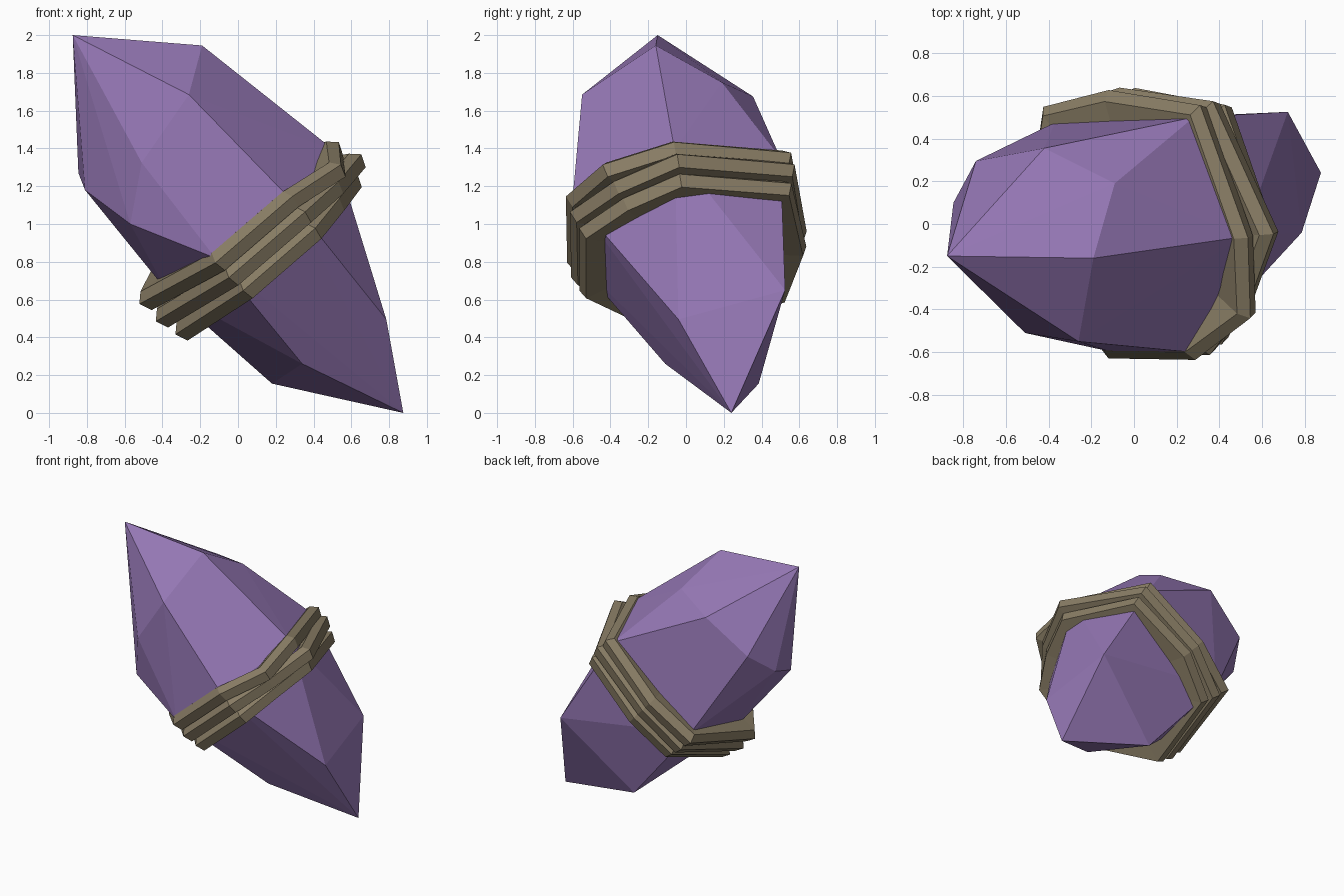
import bpy, bmesh
from mathutils import Vector

if "Cube" in bpy.data.objects:
    bpy.data.objects.remove(bpy.data.objects["Cube"])


def material(name, rgb):
    m = bpy.data.materials.new(name)
    m.diffuse_color = (*rgb, 1)
    m.use_nodes = True
    m.node_tree.nodes["Principled BSDF"].inputs["Base Color"].default_value = m.diffuse_color
    return m


def finish(bm, name, mat):
    bmesh.ops.recalc_face_normals(bm, faces=bm.faces[:])
    me = bpy.data.meshes.new(name)
    bm.to_mesh(me)
    bm.free()
    me.materials.append(mat)
    ob = bpy.data.objects.new(name, me)
    bpy.context.collection.objects.link(ob)
    return ob


purple = material("crystal purple", (0.30, 0.185, 0.46))
tan = material("cord tan", (0.25, 0.205, 0.13))

# Crystal: upper point, six-cornered girdle, lower point
upper = [(-.875, -.15, 2), (-.19, -.16, 1.945), (-.26, -.55, 1.685),
         (-.51, -.51, 1.325), (-.57, -.44, 1.0), (-.81, -.14, 1.18),
         (-.845, .10, 1.27), (-.74, .295, 1.43), (-.42, .355, 1.675),
         (-.09, .19, 1.75)]
girdle = [(.51, -.06, 1.39), (.27, -.60, 1.14), (-.12, -.595, .82),
          (-.38, -.09, .65), (-.37, .475, .80), (.28, .50, 1.35)]
lower = [(.875, .24, 0), (.18, .385, .155), (.34, -.11, .26),
         (.785, -.04, .495), (.72, .525, .65)]

bm = bmesh.new()
for p in upper + girdle + lower:
    bm.verts.new(p)
bmesh.ops.convex_hull(bm, input=bm.verts[:])
bmesh.ops.delete(bm, geom=[v for v in bm.verts if not v.link_faces], context='VERTS')
finish(bm, "crystal", purple)

# Cords: three uneven loops wrapped just below the girdle
axis = Vector((.65, .15, -.75)).normalized()
centre = Vector((.03, -.045, 1.025))
corners = [Vector(p) for p in girdle]
corners.insert(5, Vector((-.11, .55, 1.03)))   # slack bend at the back
corners.insert(1, Vector((.42, -.36, 1.27)))   # bend at the front right


def cord(name, along, size, wobble, swell):
    """Closed loop with a five-sided cross-section."""
    profile = [(-.045, -.17), (-.058, -.02), (-.012, .028), (.056, .0), (.045, -.17)]
    bm = bmesh.new()
    rings = []
    for p, w, s in zip(corners, wobble, swell):
        rel = p - centre
        rel -= axis * rel.dot(axis)
        out = rel.normalized()
        base = centre + axis * (along + w) + rel * (size + s)
        rings.append([bm.verts.new(base + axis * a + out * r) for a, r in profile])
    n, k = len(rings), len(profile)
    for i in range(n):
        a, b = rings[i], rings[(i + 1) % n]
        for j in range(k):
            bm.faces.new((a[j], a[(j + 1) % k], b[(j + 1) % k], b[j]))
    finish(bm, name, tan)


cord("upper_cord", .0, 1.05,
     (.03, .07, .0, .0, -.02, .0, .02, .02), (-.02, .17, -.03, -.03, .18, .05, .03, .01))
cord("middle_cord", .108, 1.03,
     (.05, .03, .0, .0, .0, .0, -.01, .0), (.08, .04, -.02, -.02, .19, .04, .05, .04))
cord("lower_cord", .215, .98,
     (.01, .0, .0, .0, .015, .0, -.01, .0), (-.01, -.03, -.03, -.02, .18, .03, .07, .03))
